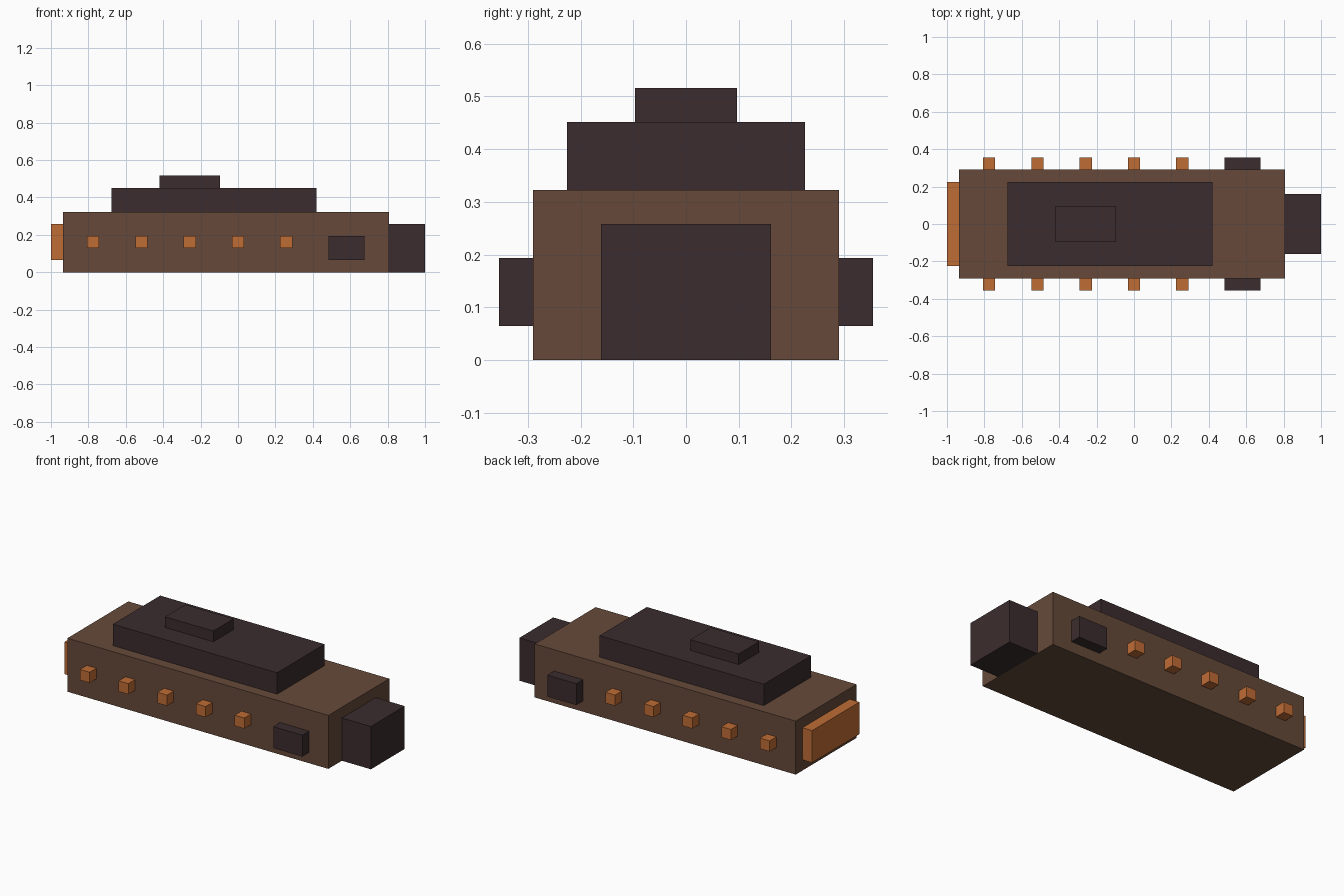
import bpy

cube = bpy.data.objects.get("Cube")
if cube:
    bpy.data.objects.remove(cube, do_unlink=True)

U = 2 / 31  # one block of the grid the model is laid out on


def linear(c):
    c /= 255
    return c / 12.92 if c <= 0.04045 else ((c + 0.055) / 1.055) ** 2.4


def material(name, rgb):
    colour = (*[linear(c) for c in rgb], 1)
    mat = bpy.data.materials.new(name)
    mat.diffuse_color = colour
    mat.use_nodes = True
    bsdf = mat.node_tree.nodes["Principled BSDF"]
    bsdf.inputs["Base Color"].default_value = colour
    bsdf.inputs["Roughness"].default_value = 0.8
    return mat


brown = material("brown hull", (102, 74, 58))
dark = material("dark plating", (59, 44, 46))
orange = material("orange glow", (191, 108, 53))


def box(name, x, y, z, mat):
    """Box from (min, max) ranges given in grid blocks."""
    spans = (x, y, z)
    bpy.ops.mesh.primitive_cube_add(size=1, location=[(a + b) / 2 * U for a, b in spans])
    obj = bpy.context.object
    obj.name = obj.data.name = name
    for v in obj.data.vertices:
        for i, (a, b) in enumerate(spans):
            v.co[i] *= (b - a) * U
    obj.data.materials.append(mat)
    return obj


# Main body and stacked upper decks
box("hull", (-12 - 2.5, 12.5), (-4.5, 4.5), (0, 5), brown)
box("upper_deck", (-10.5, 6.5), (-3.5, 3.5), (5, 7), dark)
box("top_hatch", (-6.5, -1.5), (-1.5, 1.5), (7, 8), dark)

# End pieces
box("end_block", (12.5, 15.5), (-2.5, 2.5), (0, 4), dark)
box("end_light_panel", (-15.5, -14.5), (-3.5, 3.5), (1, 4), orange)

# Side lamps and side pods on both flanks
for side, y in (("front", (-5.5, -4.5)), ("back", (4.5, 5.5))):
    box(f"{side}_side_pod", (7.5, 10.5), y, (1, 3), dark)
    for i in range(5):
        x = -12 + 4 * i
        box(f"{side}_lamp_{i + 1}", (x - 0.5, x + 0.5), y, (2, 3), orange)
